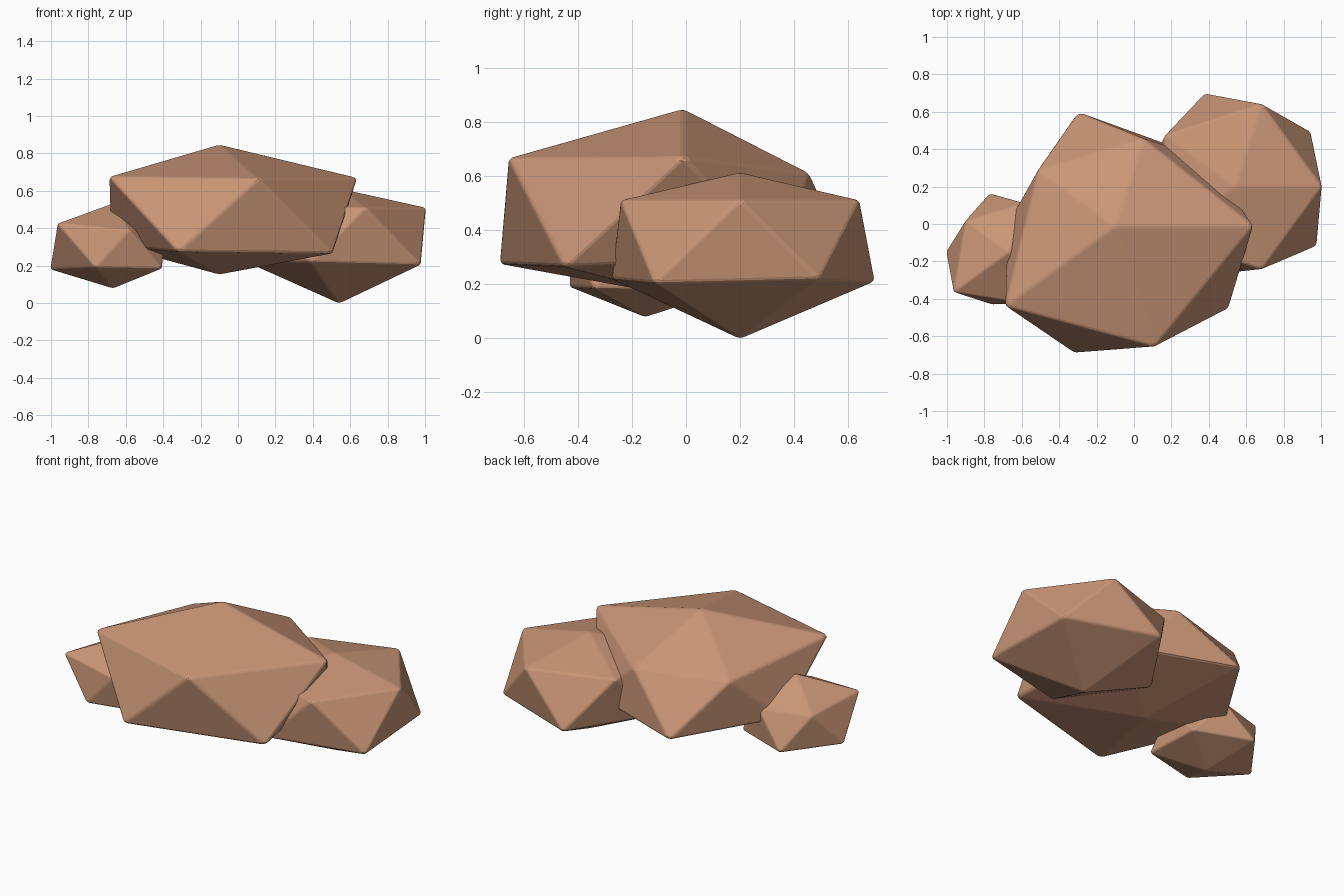
import bpy
import math

default = bpy.data.objects.get("Cube")
if default:
    bpy.data.objects.remove(default, do_unlink=True)

stone = bpy.data.materials.new("warm brown stone")
stone.use_nodes = True
color = (0.58, 0.30, 0.18, 1.0)
stone.diffuse_color = color
bsdf = stone.node_tree.nodes["Principled BSDF"]
bsdf.inputs["Base Color"].default_value = color
bsdf.inputs["Roughness"].default_value = 0.9


def rock(name, center, top, bottom, upper, lower, bevel):
    """Uneven icosahedron: two staggered five-point rings of (radius, height) and two tips."""
    cx, cy = center
    verts = [(cx, cy, top)]
    for ring, offset in ((upper, 0), (lower, 36)):
        for i, (r, z) in enumerate(ring):
            a = math.radians(offset + 72 * i)
            verts.append((cx + r * math.cos(a), cy + r * math.sin(a), z))
    verts.append((cx, cy, bottom))

    faces = []
    for i in range(5):
        j = (i + 1) % 5
        u, un, l, ln = 1 + i, 1 + j, 6 + i, 6 + j
        faces += [(0, u, un), (u, l, un), (l, ln, un), (11, ln, l)]

    mesh = bpy.data.meshes.new(name)
    mesh.from_pydata(verts, [], faces)
    mesh.materials.append(stone)
    obj = bpy.data.objects.new(name, mesh)
    bpy.context.collection.objects.link(obj)

    # Slightly worn edges
    mod = obj.modifiers.new("worn edges", 'BEVEL')
    mod.width = bevel
    mod.segments = 2
    mod.limit_method = 'NONE'
    return obj


# Large middle boulder
rock("large_rock", (-0.10, -0.01), 0.848, 0.152,
     [(0.74, 0.67), (0.49, 0.61), (0.51, 0.61), (0.73, 0.675), (0.68, 0.665)],
     [(0.61, 0.30), (0.64, 0.30), (0.58, 0.31), (0.715, 0.275), (0.75, 0.265)],
     0.012)

# Medium boulder behind on the left
rock("medium_rock", (0.54, 0.20), 0.613, -0.003,
     [(0.465, 0.51)] * 5,
     [(0.50, 0.22), (0.525, 0.21), (0.50, 0.22), (0.50, 0.22), (0.54, 0.205)],
     0.010)

# Small boulder on the right
rock("small_rock", (-0.67, -0.15), 0.533, 0.078,
     [(0.28, 0.39), (0.275, 0.39), (0.285, 0.39), (0.365, 0.425), (0.29, 0.39)],
     [(0.31, 0.18), (0.33, 0.18), (0.335, 0.18), (0.295, 0.19), (0.325, 0.185)],
     0.008)
